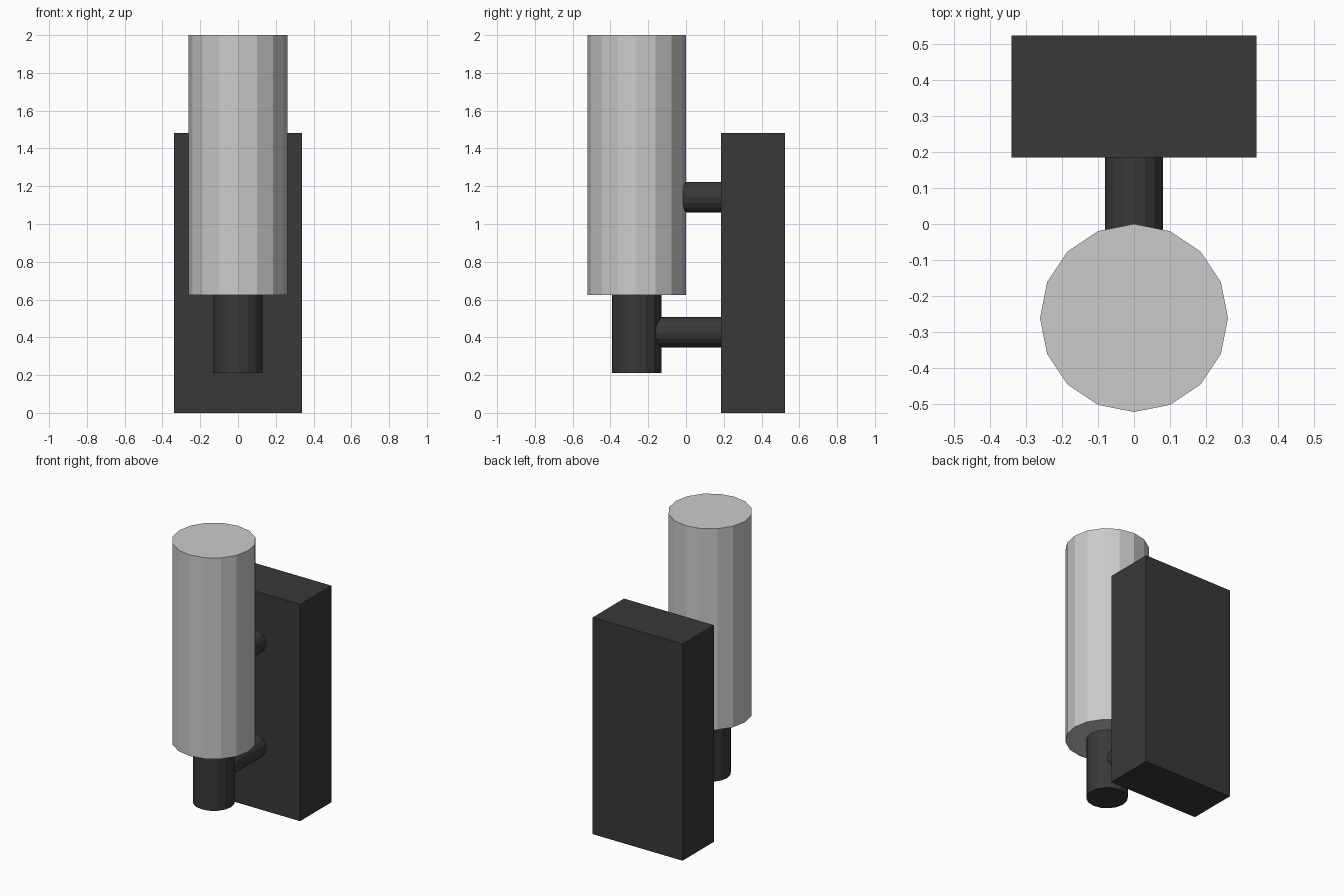
import bpy
from math import pi

if "Cube" in bpy.data.objects:
    bpy.data.objects.remove(bpy.data.objects["Cube"])

AXIS_Y = -0.261  # y of the lamp's vertical axis
BACK_Y = 0.185   # front face of the wall box

dark = bpy.data.materials.new("dark_metal")
dark.diffuse_color = (0.04, 0.04, 0.04, 1)
dark.use_nodes = True
dark.node_tree.nodes["Principled BSDF"].inputs["Base Color"].default_value = dark.diffuse_color


def cylinder(name, radius, depth, loc, rot=(0, 0, 0), mat=None):
    bpy.ops.mesh.primitive_cylinder_add(vertices=16, radius=radius, depth=depth,
                                        location=loc, rotation=rot)
    ob = bpy.context.object
    ob.name = name
    if mat:
        ob.data.materials.append(mat)
    return ob


# Wall box
bpy.ops.mesh.primitive_cube_add(size=1, location=(0, 0.354, 0.741))
box = bpy.context.object
box.name = "wall_box"
box.scale = (0.68, 0.338, 1.482)
bpy.ops.object.transform_apply(location=False, rotation=False, scale=True)
box.data.materials.append(dark)

# Tall lamp shade
cylinder("lamp_shade", 0.261, 1.375, (0, AXIS_Y, 1.3125))

# Socket below the shade
cylinder("socket", 0.13, 0.415, (0, AXIS_Y, 0.4175), mat=dark)

# Two arms joining the lamp to the wall box
for name, z, start in (("upper_arm", 1.142, -0.06), ("lower_arm", 0.426, -0.2)):
    end = BACK_Y + 0.02
    cylinder(name, 0.081, end - start, (0, (start + end) / 2, z), (pi / 2, 0, 0), dark)
